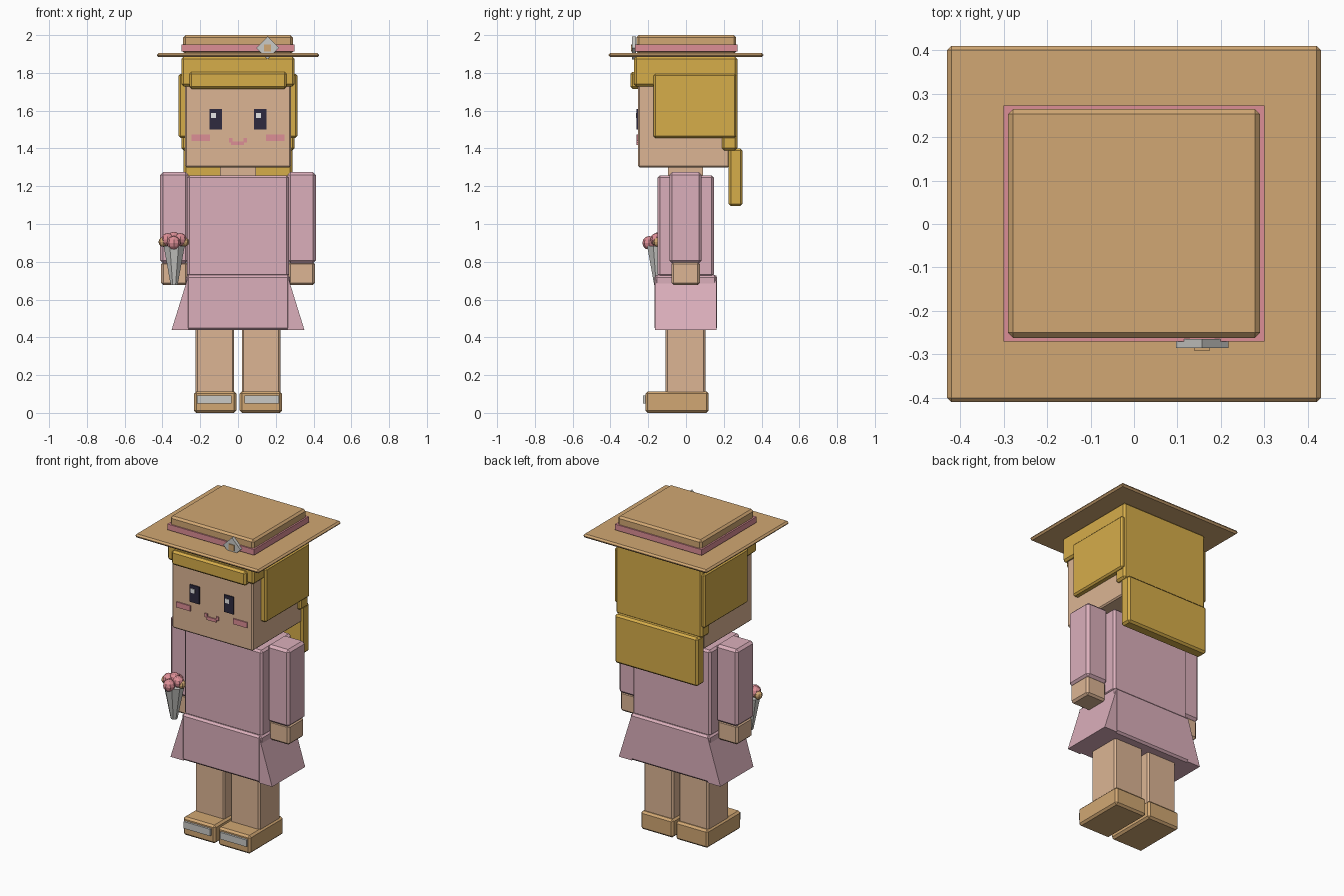
import bpy, bmesh, math
from mathutils import Matrix, Vector

if "Cube" in bpy.data.objects:
    bpy.data.objects.remove(bpy.data.objects["Cube"])


def srgb(r, g, b):
    lin = [((c / 255 + 0.055) / 1.055) ** 2.4 if c > 10 else c / 3294 for c in (r, g, b)]
    return (*lin, 1.0)


def material(name, rgb):
    m = bpy.data.materials.new(name)
    m.diffuse_color = srgb(*rgb)
    m.use_nodes = True
    m.node_tree.nodes["Principled BSDF"].inputs["Base Color"].default_value = m.diffuse_color
    return m


SKIN = material("skin", (220, 181, 148))
DRESS = material("dress_pink", (219, 175, 187))
HAIR = material("hair_gold", (214, 173, 74))
TAN = material("straw_tan", (209, 167, 115))
ROSE = material("rose", (220, 142, 150))
DARK = material("eye_dark", (46, 42, 62))
WHITE = material("white", (235, 235, 235))
SILVER = material("silver", (202, 202, 198))


def finish(name, bm, mat, bevel=0.0):
    bmesh.ops.recalc_face_normals(bm, faces=bm.faces)
    me = bpy.data.meshes.new(name)
    bm.to_mesh(me)
    bm.free()
    me.materials.append(mat)
    ob = bpy.data.objects.new(name, me)
    bpy.context.collection.objects.link(ob)
    if bevel:
        b = ob.modifiers.new("bevel", "BEVEL")
        b.width = bevel
        b.segments = 1
        b.limit_method = "ANGLE"
    return ob


def box(name, x, y, z, mat, bevel=0.0):
    """Box from (min, max) ranges along each axis."""
    bm = bmesh.new()
    bmesh.ops.create_cube(bm, size=1)
    for v in bm.verts:
        v.co = Vector([(r[0] + r[1]) / 2 + c * (r[1] - r[0]) for r, c in zip((x, y, z), v.co)])
    return finish(name, bm, mat, bevel)


def prism(name, points, y0, y1, mat):
    """Profile in x/z pushed along y."""
    bm = bmesh.new()
    f = bm.faces.new([bm.verts.new((x, y0, z)) for x, z in points])
    ext = bmesh.ops.extrude_face_region(bm, geom=[f])
    verts = [v for v in ext["geom"] if isinstance(v, bmesh.types.BMVert)]
    bmesh.ops.translate(bm, verts=verts, vec=(0, y1 - y0, 0))
    return finish(name, bm, mat)


def sides(x):
    """The same x range on the left and on the right."""
    return (("left", (x[0], x[1])), ("right", (-x[1], -x[0])))


# Hat
box("hat_brim", (-0.43, 0.43), (-0.41, 0.41), (1.883, 1.906), TAN, 0.01)
box("hat_crown", (-0.29, 0.29), (-0.262, 0.265), (1.90, 2.0), TAN, 0.012)
box("hat_band", (-0.3, 0.3), (-0.27, 0.273), (1.914, 1.95), ROSE)
d = 0.06
prism("hat_brooch", [(0.157 - d, 1.932), (0.157, 1.932 - d), (0.157 + d, 1.932), (0.157, 1.932 + d)],
      -0.285, -0.265, SILVER)
box("brooch_gem", (0.138, 0.175), (-0.291, -0.28), (1.914, 1.95), TAN)

# Head and neck
box("head", (-0.28, 0.28), (-0.255, 0.23), (1.30, 1.80), SKIN, 0.008)
box("neck", (-0.095, 0.095), (-0.095, 0.09), (1.24, 1.31), SKIN)

# Hair
box("hair_cap", (-0.3, 0.3), (-0.275, 0.27), (1.728, 1.886), HAIR, 0.012)
box("hair_fringe", (-0.258, 0.258), (-0.295, -0.24), (1.715, 1.805), HAIR, 0.012)
box("hair_back", (-0.3, 0.3), (0.19, 0.272), (1.39, 1.886), HAIR, 0.012)
box("hair_back_lower", (-0.288, 0.288), (0.226, 0.3), (1.095, 1.4), HAIR, 0.012)
for side, x in sides((-0.314, -0.265)):
    box("hair_side_" + side, x, (-0.172, 0.266), (1.455, 1.795), HAIR, 0.01)

# Face plates
F = (-0.262, -0.2535)
for side, x in sides((-0.152, -0.086)):
    box("eye_" + side, x, F, (1.5, 1.608), DARK)
    box("eye_shine_" + side, (x[0] + 0.008, x[0] + 0.036), (-0.265, -0.26), (1.56, 1.587), WHITE)
for side, x in sides((-0.245, -0.148)):
    box("cheek_" + side, x, F, (1.44, 1.474), ROSE)
box("mouth", (-0.036, 0.032), F, (1.418, 1.438), ROSE)
for side, x in sides((-0.048, -0.03)):
    box("mouth_corner_" + side, x, F, (1.432, 1.455), ROSE)

# Dress
box("torso", (-0.27, 0.27), (-0.15, 0.147), (0.72, 1.258), DRESS, 0.012)
box("skirt", (-0.275, 0.275), (-0.166, 0.163), (0.438, 0.73), DRESS, 0.012)
for side, s in (("left", -1), ("right", 1)):
    prism("skirt_flare_" + side, [(s * 0.262, 0.728), (s * 0.262, 0.438), (s * 0.352, 0.438)],
          -0.165, 0.162, DRESS)

# Arms, legs and shoes
for side, x in sides((-0.412, -0.262)):
    box("sleeve_" + side, x, (-0.088, 0.083), (0.792, 1.275), DRESS, 0.015)
    box("hand_" + side, (x[0] + 0.005, x[1] - 0.005), (-0.077, 0.073), (0.676, 0.80), SKIN, 0.012)
for side, x in sides((-0.224, -0.02)):
    box("leg_" + side, x, (-0.108, 0.102), (0.09, 0.45), SKIN, 0.01)
for side, x in sides((-0.233, -0.009)):
    box("shoe_" + side, x, (-0.215, 0.12), (0.0, 0.114), TAN, 0.012)
for side, x in sides((-0.218, -0.034)):
    box("shoe_stripe_" + side, x, (-0.228, -0.21), (0.05, 0.093), SILVER)

# Bouquet: paper cone with round blossoms
bm = bmesh.new()
bmesh.ops.create_cone(bm, cap_ends=True, segments=8, radius1=0.02, radius2=0.06, depth=0.205,
                      matrix=Matrix.Translation((-0.338, -0.15, 0.78)) @ Matrix.Rotation(math.pi / 8, 4, "Z"))
finish("bouquet_wrap", bm, SILVER)
blossoms = [(-0.34, -0.195, 0.9, 0.036, ROSE), (-0.372, -0.155, 0.918, 0.034, ROSE),
            (-0.305, -0.155, 0.918, 0.034, ROSE), (-0.34, -0.14, 0.925, 0.034, ROSE),
            (-0.395, -0.15, 0.905, 0.026, TAN), (-0.286, -0.15, 0.905, 0.026, TAN),
            (-0.34, -0.105, 0.905, 0.03, ROSE)]
for i, (x, y, z, r, mat) in enumerate(blossoms):
    bm = bmesh.new()
    bmesh.ops.create_uvsphere(bm, u_segments=8, v_segments=6, radius=r, matrix=Matrix.Translation((x, y, z)))
    finish("blossom_%d" % (i + 1), bm, mat)
